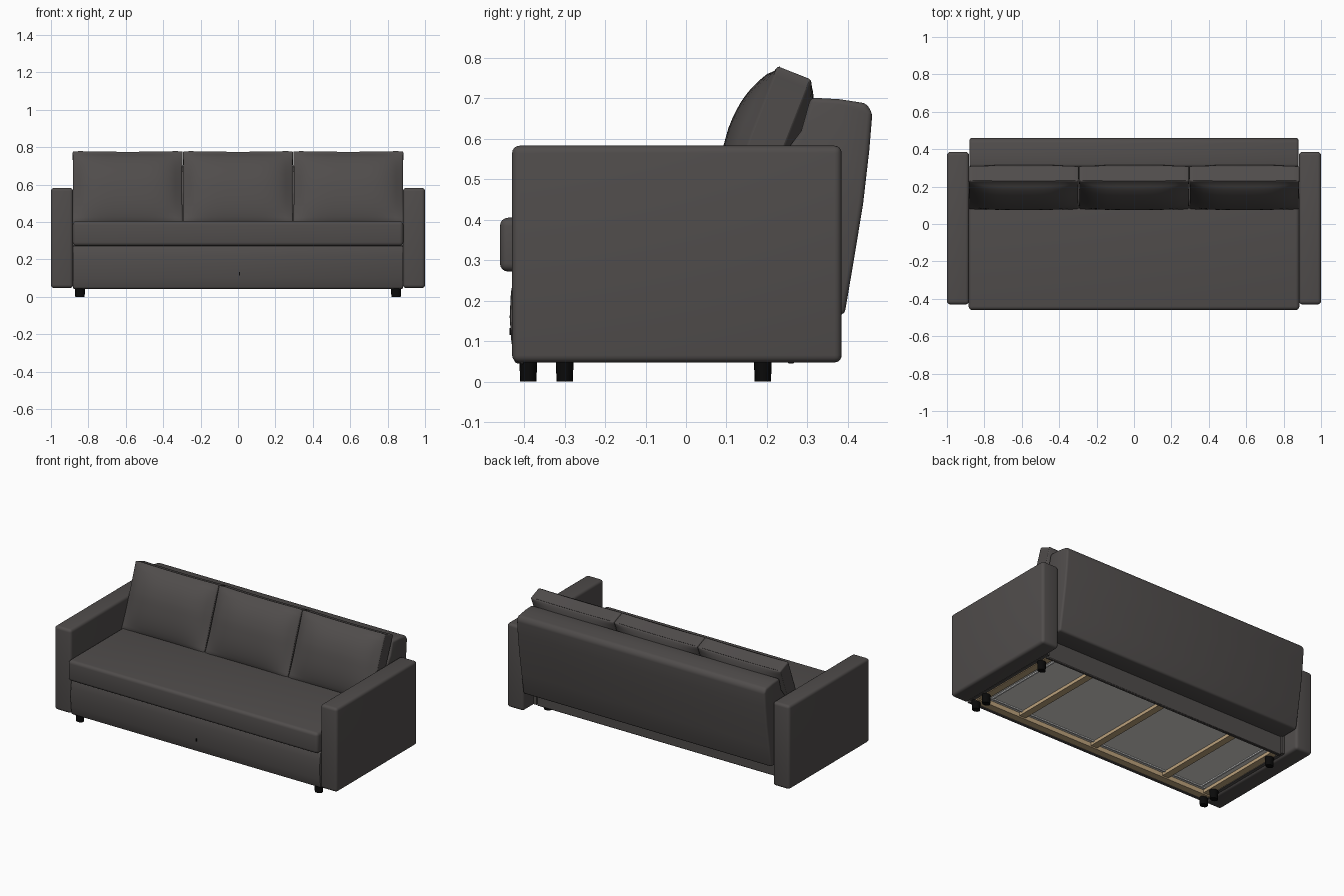
import bpy, bmesh, math
from mathutils import Matrix, Vector

if "Cube" in bpy.data.objects:
    bpy.data.objects.remove(bpy.data.objects["Cube"])


def material(name, rgb):
    m = bpy.data.materials.new(name)
    m.diffuse_color = (*rgb, 1)
    m.use_nodes = True
    m.node_tree.nodes["Principled BSDF"].inputs["Base Color"].default_value = m.diffuse_color
    return m


FABRIC = material("charcoal fabric", (0.080, 0.073, 0.071))
BLACK = material("black plastic", (0.003, 0.003, 0.003))
WOOD = material("pale wood", (0.50, 0.36, 0.20))
GREY = material("grey underlay", (0.70, 0.69, 0.66))
METAL = material("light metal", (0.85, 0.85, 0.85))


def finish(bm, name, mat, angle=40):
    bmesh.ops.recalc_face_normals(bm, faces=bm.faces)
    me = bpy.data.meshes.new(name)
    bm.to_mesh(me)
    bm.free()
    me.materials.append(mat)
    ob = bpy.data.objects.new(name, me)
    bpy.context.collection.objects.link(ob)
    bpy.ops.object.select_all(action='DESELECT')
    ob.select_set(True)
    bpy.context.view_layer.objects.active = ob
    bpy.ops.object.shade_smooth_by_angle(angle=math.radians(angle))
    return ob


def profile(name, pts, x0, x1, mat, bevel=0.0, segs=3):
    """Extrude a (y, z) outline along x and round its sharp edges."""
    bm = bmesh.new()
    f = bm.faces.new([bm.verts.new((x0, y, z)) for y, z in pts])
    ext = bmesh.ops.extrude_face_region(bm, geom=[f])
    vs = [g for g in ext["geom"] if isinstance(g, bmesh.types.BMVert)]
    bmesh.ops.translate(bm, verts=vs, vec=(x1 - x0, 0, 0))
    bmesh.ops.recalc_face_normals(bm, faces=bm.faces)
    if bevel:
        sharp = [e for e in bm.edges if e.calc_face_angle(0) > math.radians(35)]
        bmesh.ops.bevel(bm, geom=sharp, offset=bevel, segments=segs,
                        profile=0.5, affect='EDGES')
    return finish(bm, name, mat)


def box(name, lo, hi, mat, bevel=0.0, segs=3):
    (x0, y0, z0), (x1, y1, z1) = lo, hi
    pts = [(y0, z0), (y1, z0), (y1, z1), (y0, z1)]
    return profile(name, pts, x0, x1, mat, bevel, segs)


def cushion(name, cx):
    """Puffed cushion leaning against the backrest, its base flat on the seat."""
    bm = bmesh.new()
    bmesh.ops.create_cube(bm, size=2)
    bmesh.ops.subdivide_edges(bm, edges=bm.edges[:], cuts=15, use_grid_fill=True)
    lean = math.radians(21.5)
    for v in bm.verts:
        u, t, w = v.co
        puff = (1 - abs(u) ** 4) * (1 - abs(w) ** 2.5)
        x = u * 0.294 * (1 - 0.010 * (1 - w * w))
        y = t * (0.046 + (0.056 if t < 0 else 0.05) * puff)
        z = w * 0.186 * (1 - 0.025 * (1 - u * u))
        if w < 0:
            y -= 0.012 * w * w * (t < 0)
        tip = 1 if w > 0 else 1 + w
        v.co = Vector((cx + x,
                       0.2 + z * math.sin(lean) + y * math.cos(lean),
                       0.59 + z * math.cos(lean) - y * math.sin(lean) * tip
                       - 0.02 * max(0, -w)))
    rim = [e for e in bm.edges if e.calc_face_angle(0) > math.radians(45)]
    bmesh.ops.bevel(bm, geom=rim, offset=0.007, segments=2, profile=0.5, affect='EDGES')
    return finish(bm, name, FABRIC, 60)


def leg(name, x, y):
    """Short tapered foot, slightly wider along the sofa."""
    bm = bmesh.new()
    bmesh.ops.create_cone(bm, cap_ends=True, segments=16, radius1=0.020,
                          radius2=0.023, depth=0.07,
                          matrix=Matrix.Translation((x, y, 0.035)) @
                          Matrix.Diagonal((1.25, 1, 1, 1)))
    finish(bm, name, BLACK)


# Arms and legs on both sides
for s, side in ((-1, "left"), (1, "right")):
    xs = sorted((s * 0.882, s * 1.0))
    box(f"{side}_arm", (xs[0], -0.43, 0.047), (xs[1], 0.385, 0.583), FABRIC, 0.018, 4)
    for i, y in enumerate((-0.39, -0.30, 0.19)):
        leg(f"{side}_leg_{i + 1}", s * 0.845, y)

# Seat mattress
box("seat", (-0.884, -0.46, 0.272), (0.884, 0.28, 0.405), FABRIC, 0.02, 4)

# Slightly bulging front drawer panel
profile("drawer_front", [(-0.40, 0.042), (-0.424, 0.046), (-0.432, 0.10), (-0.436, 0.16),
                         (-0.433, 0.22), (-0.424, 0.27), (-0.40, 0.274)],
        -0.883, 0.883, FABRIC, 0.006, 2)
box("drawer_pull", (0.006, -0.437, 0.115), (0.012, -0.43, 0.132), BLACK)

# Leaning backrest, with a bowed rear face
profile("backrest", [(0.24, 0.165), (0.392, 0.165), (0.415, 0.30), (0.438, 0.44),
                     (0.453, 0.57), (0.461, 0.665), (0.445, 0.688), (0.38, 0.698),
                     (0.308, 0.702), (0.285, 0.62), (0.24, 0.56), (0.24, 0.40)],
        -0.879, 0.879, FABRIC, 0.012, 3)

# Three back cushions
for i, cx in enumerate((-0.590, 0.0, 0.590)):
    cushion(f"back_cushion_{i + 1}", cx)

# Lower case walls
box("lower_back_panel", (-0.865, 0.25, 0.045), (0.865, 0.27, 0.28), FABRIC, 0.004, 1)
for s, side in ((-1, "left"), (1, "right")):
    xs = sorted((s * 0.862, s * 0.882))
    box(f"{side}_case_wall", (xs[0], -0.41, 0.055), (xs[1], 0.28, 0.28), FABRIC)

# Underside: grey panel, wooden rails and cross bars, thin metal strips
box("underside_panel", (-0.862, -0.40, 0.075), (0.862, 0.252, 0.085), GREY)
box("front_rail", (-0.862, -0.40, 0.047), (0.862, -0.355, 0.076), WOOD)
for i, x in enumerate((-0.835, -0.53, 0.0, 0.53, 0.835)):
    box(f"cross_bar_{i + 1}", (x - 0.022, -0.36, 0.055), (x + 0.022, 0.252, 0.076), WOOD)
for n, y in (("front_strip", -0.33), ("rear_strip", 0.235)):
    box(n, (-0.80, y - 0.005, 0.068), (0.80, y + 0.005, 0.076), METAL)
for n, x in (("left_strip", -0.775), ("right_strip", 0.775)):
    box(n, (x - 0.005, -0.33, 0.068), (x + 0.005, 0.235, 0.076), METAL)
